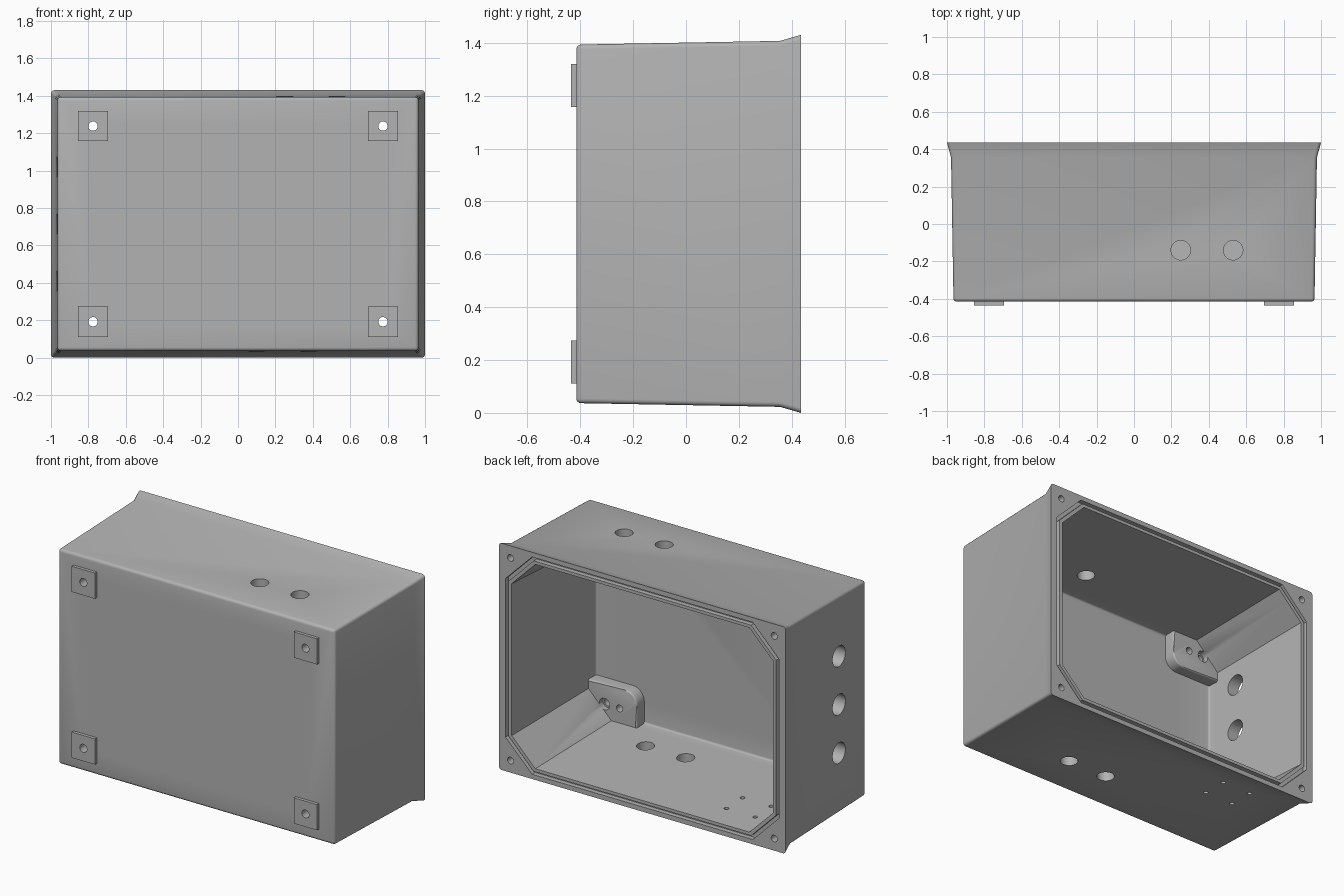
import bpy, bmesh, math
from mathutils import Matrix, Vector

old = bpy.data.objects.get("Cube")
if old:
    bpy.data.objects.remove(old, do_unlink=True)

MID = 0.715              # height of the box centre
FRONT, BACK = -0.415, 0.435
CORNERS = [(sx, sz) for sx in (-1, 1) for sz in (-1, 1)]

grey = bpy.data.materials.new("light grey plastic")
grey.use_nodes = True
grey.diffuse_color = (0.45, 0.45, 0.45, 1)
grey.node_tree.nodes["Principled BSDF"].inputs["Base Color"].default_value = (0.45, 0.45, 0.45, 1)


def finish(bm, name):
    bmesh.ops.recalc_face_normals(bm, faces=bm.faces)
    mesh = bpy.data.meshes.new(name)
    bm.to_mesh(mesh)
    bm.free()
    mesh.materials.append(grey)
    ob = bpy.data.objects.new(name, mesh)
    bpy.context.collection.objects.link(ob)
    return ob


def octagon(hx, hz, c):
    """Rectangle with cut corners, measured from the box centre."""
    return [(hx - c, hz), (hx, hz - c), (hx, c - hz), (hx - c, -hz),
            (c - hx, -hz), (-hx, c - hz), (-hx, hz - c), (c - hx, hz)]


def rectangle(hx, hz):
    return [(hx, hz), (hx, -hz), (-hx, -hz), (-hx, hz)]


def loft(name, sections, bevel=0, pick=None):
    """Skin (y, outline) sections and round the edges chosen by pick."""
    bm = bmesh.new()
    rings = [[bm.verts.new((x, y, MID + z)) for x, z in pts] for y, pts in sections]
    n = len(rings[0])
    for a, b in zip(rings, rings[1:]):
        for i in range(n):
            bm.faces.new((a[i], a[(i + 1) % n], b[(i + 1) % n], b[i]))
    bm.faces.new(rings[0])
    bm.faces.new(rings[-1])
    if bevel:
        edges = [e for e in bm.edges if pick(e.verts[0].co.y, e.verts[1].co.y)]
        bmesh.ops.bevel(bm, geom=edges, offset=bevel, segments=4, profile=0.5, affect='EDGES')
    return finish(bm, name)


def rod(centre, axis, radius, length):
    bm = bmesh.new()
    turn = Vector((0, 0, 1)).rotation_difference(Vector(axis)).to_matrix().to_4x4()
    bmesh.ops.create_cone(bm, cap_ends=True, segments=32, radius1=radius, radius2=radius,
                          depth=length, matrix=Matrix.Translation(centre) @ turn)
    return finish(bm, "cutter")


def combine(ob, other, operation):
    mod = ob.modifiers.new("combine", 'BOOLEAN')
    mod.object, mod.operation, mod.solver = other, operation, 'EXACT'
    dg = bpy.context.evaluated_depsgraph_get()
    dg.update()
    mesh = bpy.data.meshes.new_from_object(ob.evaluated_get(dg))
    ob.modifiers.clear()
    ob.data = mesh
    bpy.data.objects.remove(other, do_unlink=True)


def smooth(ob):
    bpy.ops.object.select_all(action='DESELECT')
    ob.select_set(True)
    bpy.context.view_layer.objects.active = ob
    bpy.ops.object.shade_smooth_by_angle(angle=math.radians(35))


# Tapered outer shell with a flared rim
box = loft("enclosure", [(FRONT, rectangle(0.965, 0.678)),
                         (0.355, rectangle(0.978, 0.692)),
                         (BACK, rectangle(1.0, 0.715))], 0.018,
           lambda a, b: abs(a - b) > 0.01 or max(a, b) < 0)

# Cavity with cut corners, open at the back
cavity = loft("cutter", [(-0.37, octagon(0.885, 0.612, 0.16)),
                         (0.45, octagon(0.912, 0.645, 0.165))], 0.012,
              lambda a, b: max(a, b) < 0)
combine(box, cavity, 'DIFFERENCE')

# Seal groove around the opening
groove = loft("cutter", [(0.405, octagon(0.955, 0.685, 0.185)), (0.46, octagon(0.955, 0.685, 0.185))])
core = loft("cutter", [(0.38, octagon(0.934, 0.664, 0.175)), (0.48, octagon(0.934, 0.664, 0.175))])
combine(groove, core, 'DIFFERENCE')
combine(box, groove, 'DIFFERENCE')

# Inside corner bosses, each with one rounded corner
arc = [(0.63 - 0.08 * math.cos(t), -0.475 + 0.08 * math.sin(t))
       for t in [i * math.pi / 16 for i in range(9)]]
outline = [(0.92, -0.395), (0.92, -0.645), (0.55, -0.645)] + arc
for sx, sz in CORNERS:
    pts = [(sx * x, sz * z) for x, z in outline]
    boss = loft("boss", [(-0.39, pts), (-0.295, pts)], 0.012,
                lambda a, b: min(a, b) > -0.3)
    combine(box, boss, 'UNION')

# Mounting feet outside, and the holes through each corner
Y = (0, 1, 0)
for sx, sz in CORNERS:
    x, z = sx * 0.775, MID + sz * 0.523
    combine(box, rod((x, -0.35, z), Y, 0.025, 0.3), 'DIFFERENCE')
    combine(box, rod((x, -0.28, z), Y, 0.036, 0.1), 'DIFFERENCE')
    combine(box, rod((sx * 0.67, -0.30, z), Y, 0.022, 0.1), 'DIFFERENCE')
    # Lid screw hole in the rim
    combine(box, rod((sx * 0.92, BACK, MID + sz * 0.639), Y, 0.021, 0.2), 'DIFFERENCE')

    square = [(sx * 0.775 + u, sz * 0.523 + v) for u, v in rectangle(0.081, 0.081)]
    side = ("left" if sx > 0 else "right") + ("_upper" if sz > 0 else "_lower")
    foot = loft("mounting_foot_" + side, [(-0.435, square), (FRONT, square)])
    combine(foot, rod((x, -0.42, z), Y, 0.025, 0.2), 'DIFFERENCE')
    smooth(foot)

# Cable holes in the top, bottom and right side
Z = (0, 0, 1)
for x in (0.25, 0.53):
    combine(box, rod((x, -0.14, 1.4), Z, 0.052, 0.3), 'DIFFERENCE')
for x in (0.10, 0.38):
    combine(box, rod((x, -0.14, 0.03), Z, 0.052, 0.3), 'DIFFERENCE')
for z in (0.41, 0.715, 1.02):
    combine(box, rod((-0.95, -0.14, z), (1, 0, 0), 0.065, 0.3), 'DIFFERENCE')

# Small fixing holes in the bottom
for x in (-0.665, -0.465):
    for y in (0.10, 0.26):
        combine(box, rod((x, y, 0.03), Z, 0.014, 0.3), 'DIFFERENCE')

smooth(box)
